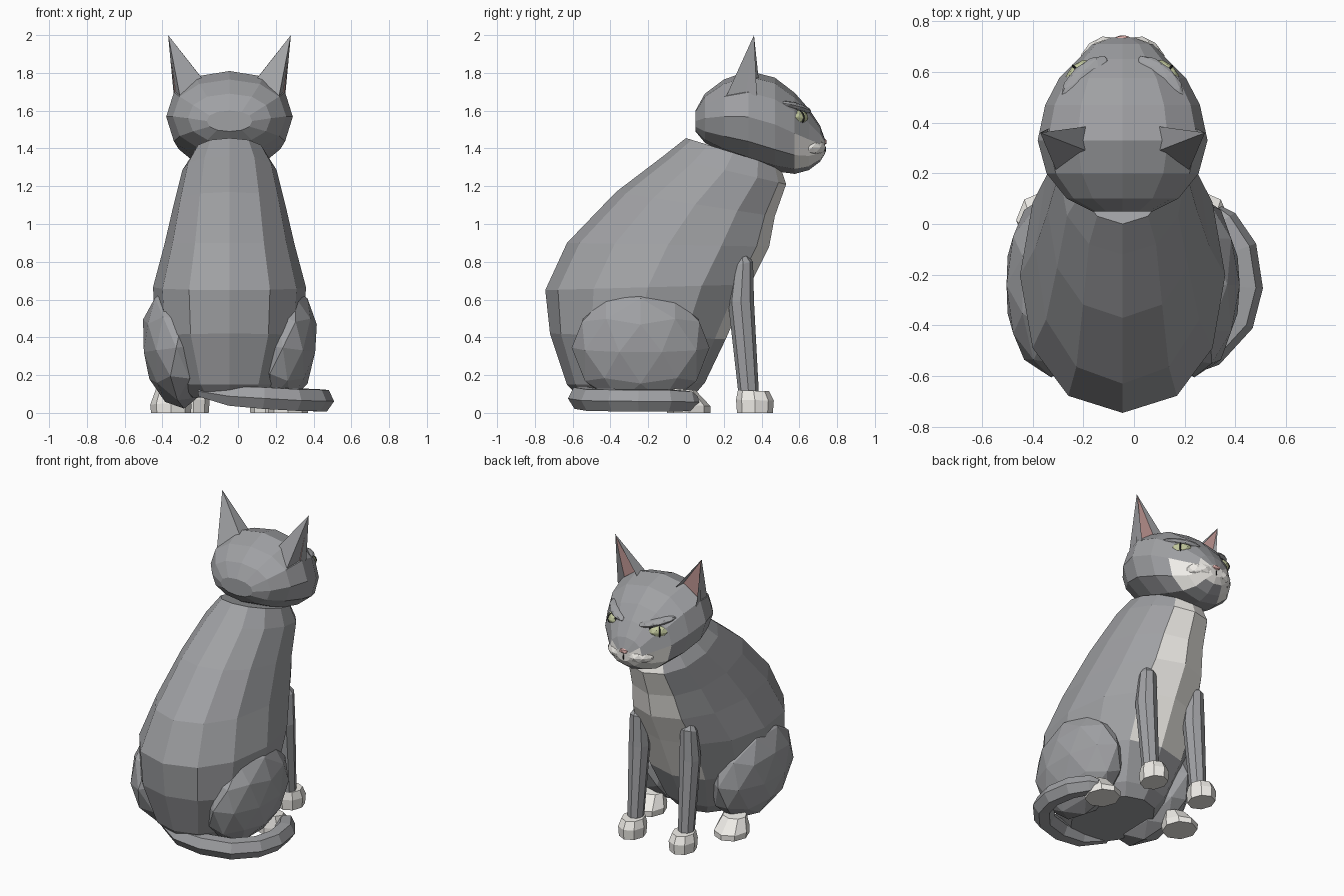
import bpy, bmesh, math
from mathutils import Vector, Euler

if "Cube" in bpy.data.objects:
    bpy.data.objects.remove(bpy.data.objects["Cube"])

XC = -0.045  # symmetry plane of the sitting animal


def material(name, rgb):
    m = bpy.data.materials.new(name)
    m.diffuse_color = (*rgb, 1)
    m.use_nodes = True
    m.node_tree.nodes["Principled BSDF"].inputs["Base Color"].default_value = m.diffuse_color
    return m


GREY = material("grey_fur", (0.35, 0.355, 0.37))
WHITE = material("white_fur", (0.88, 0.86, 0.82))
PINK = material("pink_skin", (0.72, 0.42, 0.40))
GREEN = material("iris", (0.54, 0.58, 0.34))
BLACK = material("pupil", (0.02, 0.02, 0.02))


def finish(bm, name, *mats):
    bmesh.ops.recalc_face_normals(bm, faces=bm.faces)
    me = bpy.data.meshes.new(name)
    bm.to_mesh(me)
    bm.free()
    for m in mats:
        me.materials.append(m)
    ob = bpy.data.objects.new(name, me)
    bpy.context.collection.objects.link(ob)
    return ob


def loft(name, x, rings, n, mats, power=1.0, white=None):
    """Skin elliptical rings; each ring = (y, z of one end, y, z of other end, half width)."""
    bm = bmesh.new()
    loops = []
    for ya, za, yb, zb, hw in rings:
        a, b = Vector((x, ya, za)), Vector((x, yb, zb))
        mid, half, loop = (a + b) / 2, (a - b) / 2, []
        for i in range(n):
            t = 2 * math.pi * i / n
            c, s = (math.copysign(abs(f) ** power, f) if abs(f) > 1e-6 else 0
                    for f in (math.cos(t), math.sin(t)))
            loop.append(bm.verts.new(mid + half * c + Vector((hw * s, 0, 0))))
        loops.append(loop)
    for p, q in zip(loops, loops[1:]):
        for i in range(n):
            j = (i + 1) % n
            bm.faces.new((p[i], p[j], q[j], q[i]))
    bm.faces.new(loops[0])
    bm.faces.new(loops[-1])
    if white:
        for f in bm.faces:
            f.material_index = int(white(f.calc_center_median()))
    return finish(bm, name, *mats)


def blob(name, loc, radii, mat, rot=(0, 0, 0), sub=2):
    bm = bmesh.new()
    bmesh.ops.create_icosphere(bm, subdivisions=sub, radius=1)
    e = Euler(rot).to_matrix()
    for v in bm.verts:
        v.co = e @ Vector(a * r for a, r in zip(v.co, radii)) + Vector(loc)
    return finish(bm, name, mat)


# Body, with the white bib on the front columns of faces
body = [(0.0, 1.455, 0.50, 1.30, 0.19), (-0.12, 1.36, 0.53, 1.21, 0.25),
        (-0.37, 1.17, 0.47, 1.04, 0.295), (-0.63, 0.90, 0.44, 0.88, 0.345),
        (-0.745, 0.65, 0.34, 0.68, 0.405), (-0.72, 0.42, 0.21, 0.39, 0.39),
        (-0.63, 0.15, 0.10, 0.16, 0.29), (-0.56, 0.08, 0.04, 0.09, 0.22)]
loft("body", XC, body, 12, (GREY, WHITE), 0.92,
     white=lambda c: abs(c.x - XC) < 0.14 and c.y > 0.2 and 0.4 < c.z < 1.36)

# Head, skull to muzzle
skull = [(0.05, 0.12, 1.60, 1.49), (0.10, 0.22, 1.69, 1.43), (0.20, 0.30, 1.765, 1.375),
         (0.33, 0.335, 1.81, 1.325), (0.47, 0.305, 1.775, 1.28), (0.575, 0.25, 1.695, 1.265),
         (0.65, 0.175, 1.61, 1.285), (0.71, 0.12, 1.52, 1.33), (0.735, 0.05, 1.45, 1.37)]
loft("head", XC, [(y, t, y, b, w) for y, w, t, b in skull], 12, (GREY, WHITE), 0.9,
     lambda c: c.y > 0.6 and 1.33 < c.z < 1.46)

# Nose and mouth line
blob("nose", (XC, 0.728, 1.435), (0.038, 0.018, 0.022), PINK, sub=1)
blob("mouth_line", (XC, 0.733, 1.395), (0.005, 0.01, 0.022), BLACK, sub=1)

for side, word in ((-1, "left"), (1, "right")):
    def at(x, y, z):
        return (XC + side * x, y, z)

    # Muzzle pads
    blob(word + "_muzzle_pad", at(0.085, 0.66, 1.405), (0.095, 0.07, 0.05), WHITE,
         (0, 0, -side * 0.7))

    # Eyes: rim, iris, slit pupil and overhanging brow
    turn = (0, 0, -side * 0.75)
    blob(word + "_eye_rim", at(0.154, 0.577, 1.563), (0.085, 0.054, 0.05), BLACK, turn)
    blob(word + "_eye", at(0.157, 0.581, 1.563), (0.076, 0.059, 0.044), GREEN, turn)
    blob(word + "_pupil", at(0.175, 0.602, 1.563), (0.009, 0.036, 0.038), BLACK, turn)
    blob(word + "_brow", at(0.145, 0.57, 1.618), (0.125, 0.06, 0.025), GREY,
         (0, -side * 0.2, -side * 0.75))

    # Ear: four-sided spike with a deeply recessed pink front
    bm = bmesh.new()
    tip, inner, inner_back, back, outer = (bm.verts.new(at(*p)) for p in (
        (0.325, 0.36, 2.0), (0.14, 0.385, 1.765), (0.145, 0.29, 1.77),
        (0.262, 0.212, 1.675), (0.295, 0.375, 1.68)))
    base = [inner, inner_back, back, outer]
    for i in range(4):
        bm.faces.new((tip, base[i], base[(i + 1) % 4]))
    bm.faces.new(base)
    bmesh.ops.recalc_face_normals(bm, faces=bm.faces)
    front = max(bm.faces, key=lambda f: f.normal.y)
    bmesh.ops.inset_individual(bm, faces=[front], thickness=0.012)
    for v in sorted(front.verts, key=lambda v: v.co.z)[:2]:
        v.co.y -= 0.06
    front.material_index = 1
    finish(bm, word + "_ear", GREY, PINK)

    # Front leg and paw
    x = XC + side * 0.19
    loft(word + "_front_leg", x,
         [(0.28, 0.08, 0.387, 0.08, 0.05), (0.222, 0.59, 0.36, 0.59, 0.068),
          (0.25, 0.78, 0.355, 0.80, 0.055), (0.27, 0.84, 0.32, 0.84, 0.02)], 8, (GREY,))
    loft(word + "_front_paw", x,
         [(0.27, 0, 0.46, 0, 0.08), (0.265, 0.07, 0.465, 0.065, 0.085),
          (0.275, 0.12, 0.44, 0.115, 0.07)], 8, (WHITE,))

    # Haunch and hind paw
    blob(word + "_haunch", at(0.282, -0.24, 0.345), (0.182, 0.365, 0.325), GREY,
         (0, side * 0.13, 0))
    loft(word + "_hind_paw", XC + side * 0.31,
         [(-0.10, 0, 0.13, 0, 0.105), (-0.10, 0.05, 0.13, 0.035, 0.11),
          (-0.08, 0.13, 0.05, 0.12, 0.08)], 8, (WHITE,))

# Tail wrapped round the right side
cu = bpy.data.curves.new("tail", 'CURVE')
cu.dimensions = '3D'
cu.bevel_depth = 0.066
cu.bevel_resolution = 1
cu.use_fill_caps = True
path = [(-0.2, -0.50, 0.115, 0.5), (-0.04, -0.56, 0.09, 0.9), (0.13, -0.56, 0.08, 1),
        (0.30, -0.50, 0.07, 1), (0.41, -0.38, 0.068, 1), (0.443, -0.25, 0.067, 1),
        (0.42, -0.10, 0.066, 1), (0.35, 0.01, 0.064, 0.9), (0.32, 0.05, 0.06, 0.5)]
sp = cu.splines.new('POLY')
sp.points.add(len(path) - 1)
sp.use_smooth = False
for p, (px, py, pz, r) in zip(sp.points, path):
    p.co = (px, py, pz, 1)
    p.radius = r
cu.materials.append(GREY)
bpy.context.collection.objects.link(bpy.data.objects.new("tail", cu))
